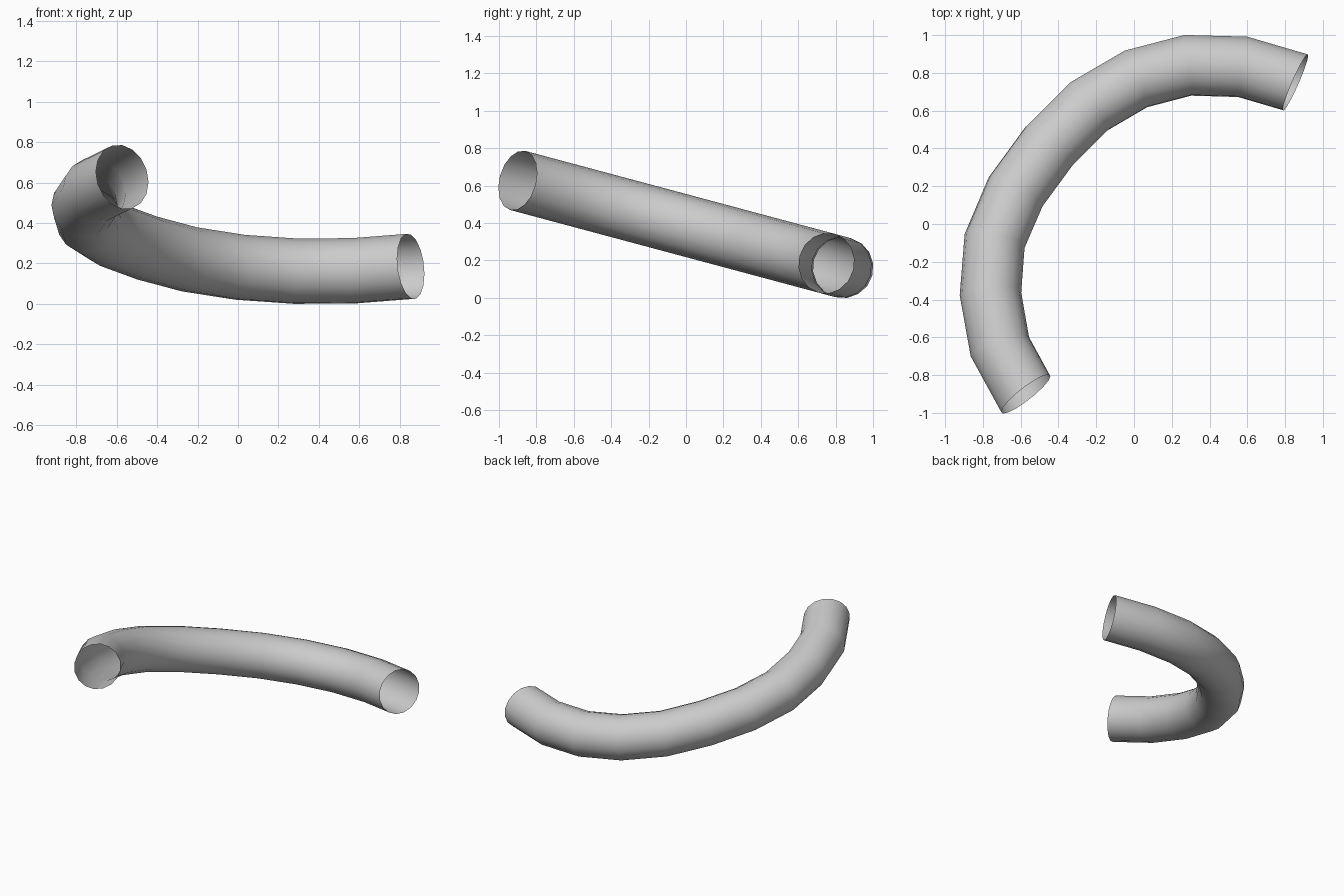
import bpy, bmesh, math
from mathutils import Vector

if "Cube" in bpy.data.objects:
    bpy.data.objects.remove(bpy.data.objects["Cube"])

RADIUS, SIDES, SLOPE = 0.163, 16, 0.268

# Centre line of the bent pipe in plan; it lies in one tilted plane
path = [(0.855, 0.75), (0.575, 0.832), (0.285, 0.84), (0.01, 0.768),
        (-0.24, 0.622), (-0.45, 0.412), (-0.627, 0.17), (-0.738, -0.09),
        (-0.76, -0.37), (-0.71, -0.65), (-0.573, -0.90)]
pts = [Vector((x, y, 0.63 - SLOPE * (y + 0.90))) for x, y in path]
normal = Vector((0, SLOPE, 1)).normalized()

# Tangents: bisectors inside, extrapolated at the two ends
segs = [(b - a).normalized() for a, b in zip(pts, pts[1:])]
tans = [(a + b).normalized() for a, b in zip(segs, segs[1:])]
first = 2 * segs[0].dot(tans[0]) * segs[0] - tans[0]
last = 2 * segs[-1].dot(tans[-1]) * segs[-1] - tans[-1]
tans = [first] + tans + [last]

# Sweep a round section along the path, leaving both ends open
bm = bmesh.new()
rings = []
for p, t in zip(pts, tans):
    side = normal.cross(t).normalized()
    ring = []
    for i in range(SIDES):
        a = 2 * math.pi * i / SIDES
        ring.append(bm.verts.new(p + RADIUS * (math.cos(a) * side + math.sin(a) * normal)))
    rings.append(ring)
for r, s in zip(rings, rings[1:]):
    for i in range(SIDES):
        j = (i + 1) % SIDES
        bm.faces.new((r[i], r[j], s[j], s[i]))
bmesh.ops.recalc_face_normals(bm, faces=bm.faces)

# Rest the pipe on the ground
low = min(v.co.z for v in bm.verts)
bmesh.ops.translate(bm, verts=bm.verts, vec=(0, 0, -low))
for f in bm.faces:
    f.smooth = True

mesh = bpy.data.meshes.new("curved_pipe")
bm.to_mesh(mesh)
bm.free()
pipe = bpy.data.objects.new("curved_pipe", mesh)
bpy.context.collection.objects.link(pipe)
